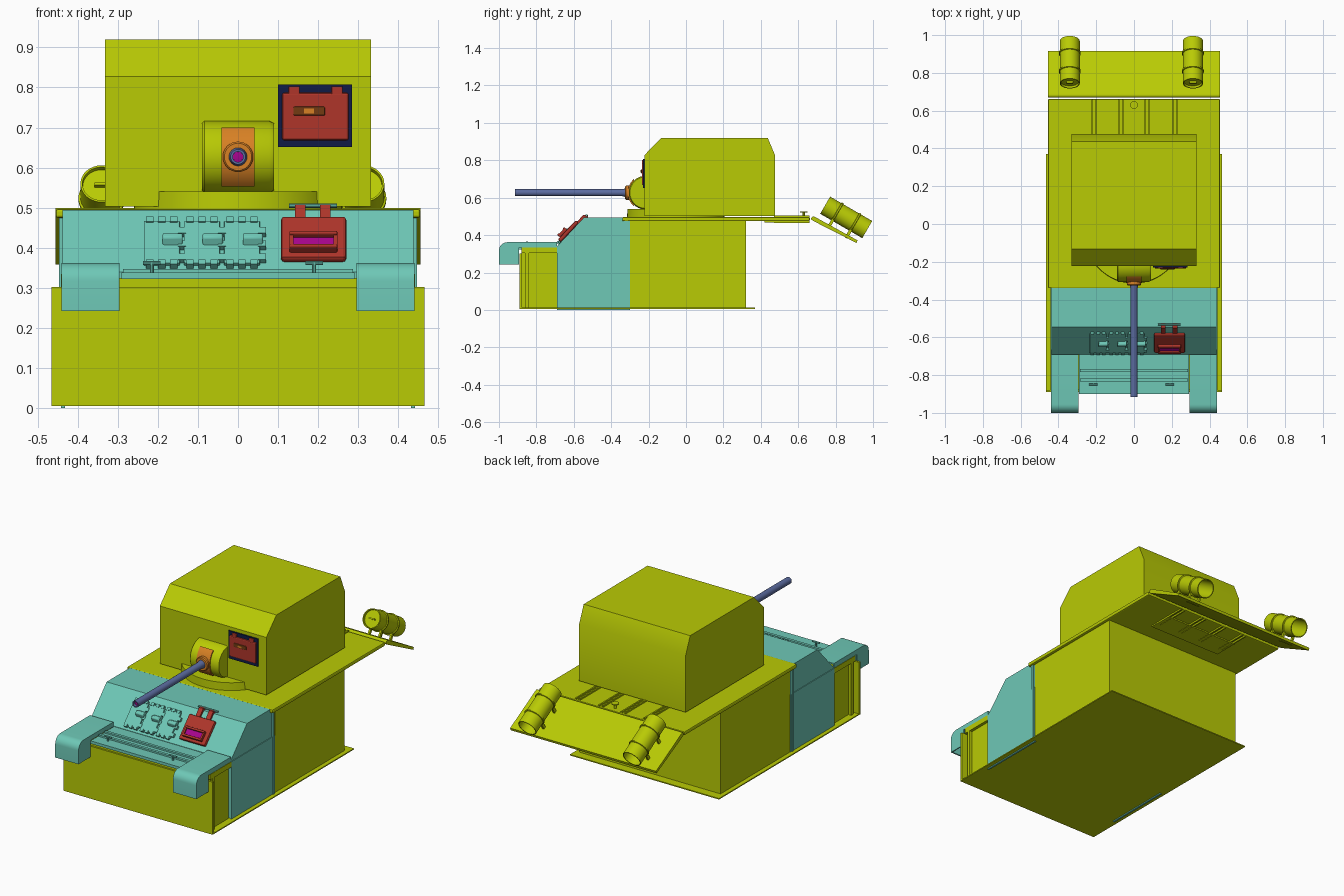
import bpy, bmesh
from math import pi, sin, cos, atan2, radians
from mathutils import Vector, Matrix

if "Cube" in bpy.data.objects:
    bpy.data.objects.remove(bpy.data.objects["Cube"])


def material(name, rgb):
    m = bpy.data.materials.new(name)
    m.diffuse_color = tuple(c ** 2.2 for c in rgb) + (1,)
    m.use_nodes = True
    m.node_tree.nodes["Principled BSDF"].inputs["Base Color"].default_value = m.diffuse_color
    return m


LIME = material("lime", (0.72, 0.79, 0.05))
TEAL = material("teal", (0.43, 0.78, 0.71))
RED = material("red", (0.68, 0.22, 0.18))
NAVY = material("navy", (0.09, 0.13, 0.28))
ORANGE = material("orange", (0.84, 0.5, 0.16))
STEEL = material("steel_blue", (0.36, 0.42, 0.62))
PURPLE = material("purple", (0.65, 0.05, 0.55))
BROWN = material("brown", (0.45, 0.24, 0.1))


def finish(name, bm, mat, mtx=None, bevel=0, smooth=True):
    bmesh.ops.recalc_face_normals(bm, faces=bm.faces[:])
    me = bpy.data.meshes.new(name)
    bm.to_mesh(me)
    bm.free()
    if smooth:
        me.shade_smooth()
        me.set_sharp_from_angle(angle=radians(30))
    me.materials.append(mat)
    ob = bpy.data.objects.new(name, me)
    bpy.context.collection.objects.link(ob)
    if mtx:
        ob.matrix_world = mtx
    if bevel:
        b = ob.modifiers.new("bevel", 'BEVEL')
        b.width, b.segments, b.limit_method = bevel, 2, 'ANGLE'
    return ob


def box(name, x, y, z, mat, mtx=None, bevel=0):
    bm = bmesh.new()
    bmesh.ops.create_cube(bm, size=1)
    for v in bm.verts:
        v.co = [(a + b) / 2 + c * (b - a) for (a, b), c in zip((x, y, z), v.co)]
    return finish(name, bm, mat, mtx, bevel, False)


def extrude(name, profile, x0, x1, mat, mtx=None, bevel=0):
    """Closed y-z profile pulled along x."""
    bm = bmesh.new()
    f = bm.faces.new([bm.verts.new((x0, y, z)) for y, z in profile])
    r = bmesh.ops.extrude_face_region(bm, geom=[f])
    bmesh.ops.translate(bm, vec=(x1 - x0, 0, 0),
                        verts=[g for g in r["geom"] if isinstance(g, bmesh.types.BMVert)])
    return finish(name, bm, mat, mtx, bevel)


def lathe(name, profile, start, direction, mat, steps=32):
    """(radius, distance) profile spun round an axis."""
    bm = bmesh.new()
    vs = [bm.verts.new((r, 0, d)) for r, d in profile]
    es = [bm.edges.new(p) for p in zip(vs, vs[1:])]
    bmesh.ops.spin(bm, geom=vs + es, axis=(0, 0, 1), cent=(0, 0, 0),
                   angle=2 * pi, steps=steps, use_duplicate=False)
    bmesh.ops.remove_doubles(bm, verts=bm.verts[:], dist=1e-5)
    rot = Vector(direction).to_track_quat('Z', 'Y').to_matrix().to_4x4()
    return finish(name, bm, mat, Matrix.Translation(start) @ rot)


def arc(cy, cz, r, a0, a1, n=8):
    return [(cy + r * cos(radians(a0 + (a1 - a0) * i / n)),
             cz + r * sin(radians(a0 + (a1 - a0) * i / n))) for i in range(n + 1)]


# Lower hull
box("floor_plate", (-.465, .465), (-.89, .37), (.006, .012), LIME)
box("rear_hull", (-.44, .44), (-.3, .32), (.01, .48), LIME)
extrude("front_hull", [(-.69, .014), (-.69, .34), (-.545, .495), (-.3, .495), (-.3, .014)],
        -.438, .438, TEAL)
box("nose_plate", (-.465, .465), (-.89, -.878), (.01, .302), LIME)
box("nose_box", (-.425, .425), (-.88, -.69), (.01, .325), LIME)
for s in (-1, 1):
    xs = sorted((s * .432, s * .442))
    box("side_skirt", xs, (-.69, -.3), (0, .335), TEAL)
    box("side_seam", sorted((s * .436, s * .446)), (-.325, -.31), (.01, .49), TEAL)
    box("nose_post", sorted((s * .42, s * .442)), (-.86, -.84), (.01, .33), LIME)
    box("nose_rail", sorted((s * .42, s * .442)), (-.88, -.69), (.305, .335), LIME)

# Nose top with cross ribs and pins
box("nose_top", (-.29, .29), (-.9, -.69), (.322, .338), TEAL)
for y in (-.775, -.825):
    box("nose_rib", (-.287, .287), (y - .008, y + .008), (.335, .347), TEAL)
for x in (-.215, .19):
    lathe("pin_post", [(0, 0), (.005, 0), (.005, .03), (0, .03)], (x, -.85, .335), (0, 0, 1), TEAL, 10)
    lathe("pin_handle", [(0, 0), (.005, 0), (.005, .044), (0, .044)], (x - .022, -.85, .362), (1, 0, 0), TEAL, 10)

# Front fenders: curved sheet with side walls
outer = [(-.69, .362)] + arc(-.955, .317, .045, 90, 180) + [(-1, .242)]
inner = [(-.992, .242)] + arc(-.955, .317, .037, 180, 90) + [(-.69, .354)]
wall = outer + [(-.893, .242), (-.893, .335), (-.69, .335)]
for s in (-1, 1):
    a, b = sorted((s * .295, s * .44))
    extrude("front_fender", outer + inner, a, b, TEAL)
    extrude("fender_wall", wall, a, a + .006, TEAL)
    extrude("fender_wall", wall, b - .006, b, TEAL)

# Slope frame: x across, y up the slope, z away from it
SL = Matrix.Translation((0, -.69, .34)) @ Matrix.Rotation(atan2(.155, .145), 4, 'X')

# Spare track links
for i in range(3):
    c = -.19 + i * .1
    box("track_link", (c - .045, c + .045), (.02, .165), (0, .012), TEAL, SL, .003)
    for dx in (-.03, 0, .03):
        for y in (.012, .158):
            box("link_tooth", (c + dx - .009, c + dx + .009), (y, y + .016), (0, .016), TEAL, SL)
    for y in (.04, .085, .13):
        box("link_joint", (c + .04, c + .06), (y - .01, y + .01), (0, .014), TEAL, SL)
    extrude("link_guide", [(.075, 0), (.09, .03), (.105, .03), (.12, 0)], c + .002, c + .052, TEAL, SL, .004)

# Driver hatch on the slope
box("driver_hatch", (.107, .27), (.03, .172), (0, .022), RED, SL, .008)
for y in ((.046, .058), (.09, .102)):
    box("visor_lip", (.128, .248), y, (.02, .042), RED, SL, .003)
for x in ((.128, .138), (.238, .248)):
    box("visor_end", x, (.05, .1), (.02, .038), RED, SL)
box("visor_glass", (.138, .238), (.058, .09), (.015, .03), PURPLE, SL)
for x in (.155, .218):
    extrude("hatch_hinge", [(-.605, .445), (-.55, .508), (-.525, .508), (-.525, .494),
                            (-.545, .494), (-.59, .44)], x - .013, x + .013, RED)
lathe("hinge_rod", [(0, 0), (.006, 0), (.006, .12), (0, .12)], (.127, -.532, .505), (1, 0, 0), TEAL, 10)

# Deck with rear grille rails
box("deck", (-.455, .455), (-.34, .662), (.475, .497), LIME, None, .006)
for x in (-.21, -.07, .07, .215):
    for d in (-.011, .011):
        box("deck_rail", (x + d - .004, x + d + .004), (.47, .66), (.466, .505), LIME)
box("under_panel", (-.23, .23), (.42, .56), (.468, .476), LIME)
lathe("deck_stud", [(0, 0), (.006, 0), (.006, .025), (.02, .025), (.02, .031), (0, .031)],
      (0, .63, .495), (0, 0, 1), LIME, 12)

# Sloping rear plate
extrude("rear_plate", arc(.682, .487, .013, 190, 50, 6) + [(.917, .372), (.912, .358), (.68, .476)],
        -.455, .455, LIME)

# Storage drums on the rear plate
axis = Vector((0, .221, -.128)).normalized()
up = Vector((0, .128, .221)).normalized()
R, L = .053, .26
drum = [(0, .012), (R - .006, .012), (R - .005, 0), (R, 0)]
for d in (.075, .185):
    drum += [(R, d - .006), (R + .005, d - .004), (R + .005, d + .004), (R, d + .006)]
drum += [(R, L), (R - .005, L), (R - .005, .03), (0, .03)]
frame = Matrix((Vector((1, 0, 0)), axis, up)).transposed().to_4x4()
for x in (-.34, .312):
    p = Vector((x, .744, .56))
    lathe("drum", drum, p, axis, LIME)
    M = Matrix.Translation(p) @ frame
    box("drum_handle", (-.018, .018), (.0, .014), (-.004, .004), LIME, M)
    for d in (.075, .185):
        for s in (-1, 1):
            box("drum_leg", (s * .032 - .005, s * .032 + .005), (d - .008, d + .008),
                (-.095, -.038), LIME, M)
        box("drum_foot", (-.04, .04), (d - .008, d + .008), (-.096, -.088), LIME, M)

# Turret and its ring
extrude("turret", [(-.222, .503), (-.222, .828), (-.132, .92), (.437, .92), (.477, .825), (.477, .503)],
        -.332, .332, LIME)
lathe("turret_ring", [(0, 0), (.26, 0), (.258, .045), (0, .045)], (0, -.055, .495), (0, 0, 1), LIME, 64)

# Gun mount and gun
lathe("mantlet", [(0, 0), (.084, 0), (.09, .006), (.09, .168), (.084, .18), (0, .18)],
      (-.09, -.216, .627), (1, 0, 0), LIME, 40)
extrude("mantlet_band", arc(-.216, .627, .096, 130, 230, 16), -.041, .041, ORANGE)
lathe("gun_collar", [(0, 0), (.038, 0), (.038, .03), (.034, .035), (0, .035)],
      (0, -.29, .627), (0, -1, 0), ORANGE)
lathe("gun_barrel", [(0, 0), (.024, 0), (.024, .07), (.019, .09), (.019, .665), (.013, .665), (.013, .6), (0, .6)],
      (0, -.25, .627), (0, -1, 0), STEEL, 24)
lathe("bore", [(0, 0), (.013, 0), (0, .002)], (0, -.9, .627), (0, -1, 0), PURPLE, 16)

# Turret front hatch
box("hatch_frame", (.1, .284), (-.229, -.218), (.652, .808), NAVY)
box("hatch_door", (.11, .276), (-.236, -.222), (.668, .787), RED, None, .006)
for x in (.14, .247):
    box("door_hinge", (x - .014, x + .014), (-.236, -.224), (.78, .803), RED, None, .003)
box("vision_slot", (.138, .217), (-.24, -.23), (.73, .752), BROWN, None, .003)
box("slot_glass", (.165, .19), (-.242, -.23), (.735, .747), ORANGE)
